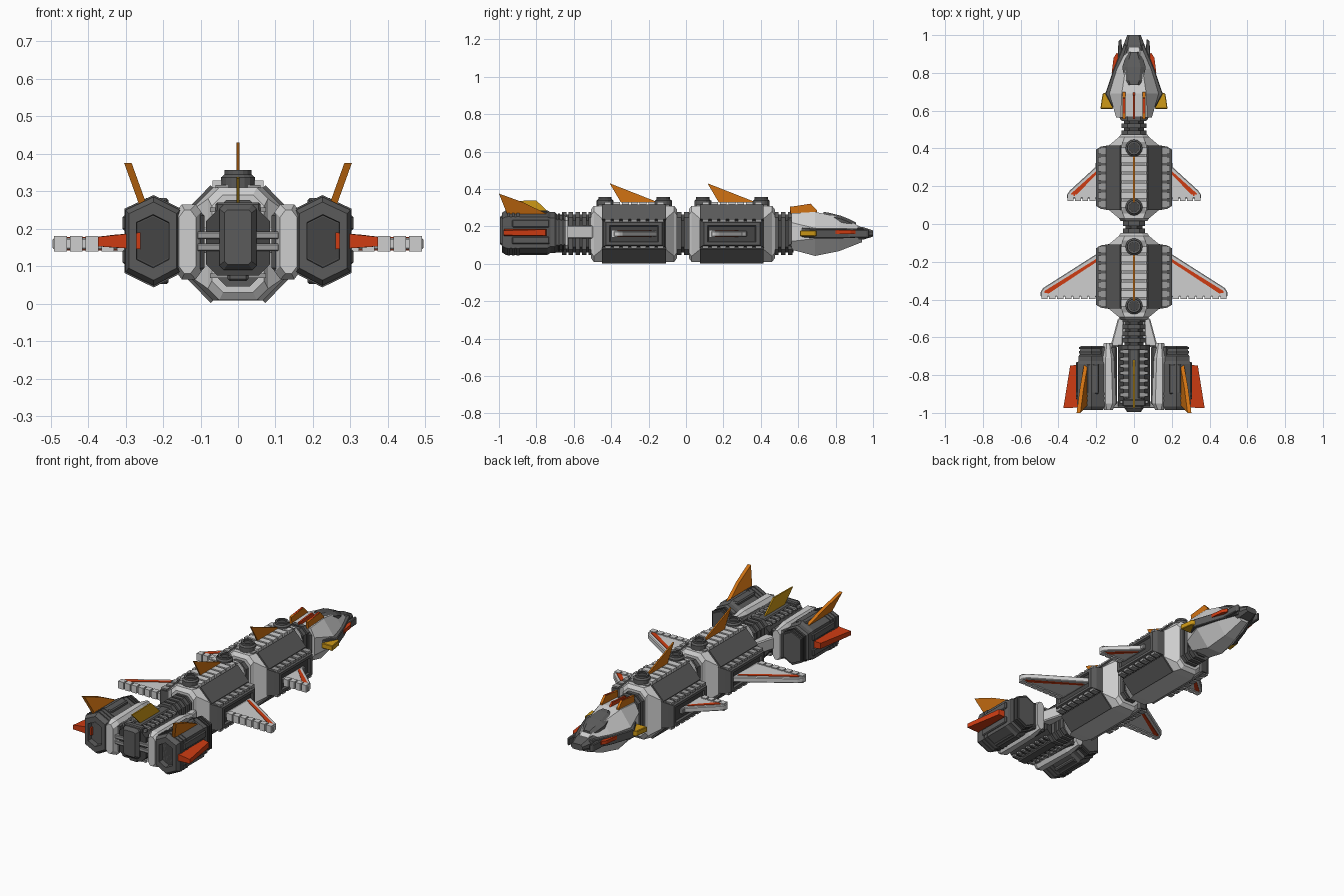
import bpy, bmesh, math

if "Cube" in bpy.data.objects:
    bpy.data.objects.remove(bpy.data.objects["Cube"])


def material(name, rgb):
    m = bpy.data.materials.new(name)
    m.diffuse_color = (*rgb, 1)
    m.use_nodes = True
    m.node_tree.nodes["Principled BSDF"].inputs["Base Color"].default_value = m.diffuse_color
    return m


WHITE = material("light_grey_hull", (0.62, 0.62, 0.62))
MID = material("mid_grey_plate", (0.33, 0.33, 0.33))
DARK = material("dark_grey_armour", (0.105, 0.105, 0.105))
BLACK = material("charcoal_recess", (0.06, 0.06, 0.06))
RED = material("red_orange", (0.62, 0.045, 0.006))
ORANGE = material("orange", (0.64, 0.17, 0.006))
GOLD = material("gold", (0.62, 0.32, 0.008))


def make(name, solids, mat, mirror=False, bevel=0):
    """Each solid is a list of point rings that is skinned and capped."""
    bm = bmesh.new()
    for rings in solids:
        vs = [[bm.verts.new(p) for p in r] for r in rings]
        n = len(vs[0])
        for a, b in zip(vs, vs[1:]):
            for i in range(n):
                bm.faces.new((a[i], a[(i + 1) % n], b[(i + 1) % n], b[i]))
        bm.faces.new(vs[0][::-1])
        bm.faces.new(vs[-1])
    bmesh.ops.recalc_face_normals(bm, faces=bm.faces)
    if bevel:
        bmesh.ops.bevel(bm, geom=bm.edges[:], offset=bevel, segments=1, affect='EDGES')
    me = bpy.data.meshes.new(name)
    bm.to_mesh(me)
    bm.free()
    me.materials.append(mat)
    ob = bpy.data.objects.new(name, me)
    bpy.context.collection.objects.link(ob)
    if mirror:
        mod = ob.modifiers.new("mirror", 'MIRROR')
        mod.use_mirror_merge = False
    return ob


def box(x0, x1, y0, y1, z0, z1):
    return [[(x0, y0, z), (x1, y0, z), (x1, y1, z), (x0, y1, z)] for z in (z0, z1)]


def plan(pts, z0, z1):      # outline in x, y
    return [[(x, y, z) for x, y in pts] for z in (z0, z1)]


def side(pts, x0, x1, lean=0, zbase=0):      # outline in y, z, optionally leaning outward
    return [[(x + lean * (z - zbase), y, z) for y, z in pts] for x in (x0, x1)]


def section(pts, y0, y1):   # outline in x, z
    return [[(x, y, z) for x, z in pts] for y in (y0, y1)]


def octo(y, w, z0, z1, c):  # octagonal ring across the ship
    return [(w - c, y, z1), (w, y, z1 - c), (w, y, z0 + c), (w - c, y, z0),
            (c - w, y, z0), (-w, y, z0 + c), (-w, y, z1 - c), (c - w, y, z1)]


def disc(y, r, z):
    return [(r * math.cos(a), y + r * math.sin(a), z)
            for a in [math.tau * i / 16 for i in range(16)]]


# ---- two hull modules
for label, yc in (("front", 0.245), ("rear", -0.278)):
    make(label + "_hull", [[octo(yc - .23, .07, .03, .29, .03), octo(yc - .215, .08, .01, .31, .03),
                            octo(yc - .165, .14, .008, .31, .073), octo(yc + .165, .14, .008, .31, .073),
                            octo(yc + .215, .08, .01, .31, .03), octo(yc + .23, .07, .03, .29, .03)]], WHITE)
    # dark armour on the four sloping sides
    up = [(.073, .316), (.147, .24), (.135, .228), (.062, .305)]
    make(label + "_slope_armour", [section(up, yc - .17, yc + .17),
                                   section([(x, .318 - z) for x, z in up], yc - .17, yc + .17)], DARK, True)
    # side box with a recessed panel
    yb = lambda d, z0, z1, x: [(x, yc - d, z0), (x, yc + d, z0), (x, yc + d, z1), (x, yc - d, z1)]
    make(label + "_side_box", [[yb(.172, .085, .235, .13), yb(.165, .09, .23, .175), yb(.15, .10, .22, .2),
                                yb(.13, .115, .205, .2), yb(.125, .12, .20, .188)]], DARK, True)
    make(label + "_side_panel", [[yb(.124, .121, .199, .186), yb(.124, .121, .199, .19)]], BLACK, True)
    make(label + "_side_rail", [box(.18, .205, yc - .11, yc + .08, .145, .175)], MID, True, .004)
    ys = [yc - .14 + .047 * i for i in range(7)]
    make(label + "_side_tiles", [[yb2 for yb2 in box(.148, .19, y - .016, y + .016, z0, z0 + .016)]
                                 for y in ys for z0 in (.222, .082)], MID, True)
    # ribbed spine and its round hatches
    make(label + "_spine_bed", [box(-.06, .06, yc - .19, yc + .19, .30, .316)], MID)
    make(label + "_spine_ribs", [box(-.068, .068, y - .018, y + .018, .305, .329) for y in ys], WHITE)
    for i, y in enumerate((yc - .155, yc + .157)):
        make(f"{label}_hatch_{i}", [[disc(y, .045, .30), disc(y, .045, .337), disc(y, .036, .345),
                                     disc(y, .036, .356), disc(y, .024, .356), disc(y, .024, .346)]], DARK)
        make(f"{label}_hatch_cap_{i}", [[disc(y, .023, .345), disc(y, .023, .349)]], BLACK)
    make(label + "_dorsal_fin", [side([(yc - .13, .43), (yc + .13, .328), (yc - .07, .328)], -.004, .004)], ORANGE)

# ---- wings with a stripe and toothed trailing edge
for label, yr, ya, xt, yt in (("front", .305, .135, .355, .165), ("rear", -.16, -.385, .495, -.35)):
    make(label + "_wing", [plan([(.18, yr + .01), (.2, yr), (xt - .015, yt + .012), (xt, yt - .01),
                                 (xt, ya), (.18, ya)], .145, .175)], WHITE, True, .004)
    n = 4 if label == "front" else 7
    step = (xt - .2) / n
    make(label + "_wing_teeth", [box(.2 + step * i + .004, .2 + step * (i + 1) - .004, ya - .012, ya + .02,
                                     .139, .181) for i in range(n)], WHITE, True)
    make(label + "_wing_stripe", [plan([(.2, yr - .025), (.2, yr - .042), (xt - .045, yt - .017),
                                        (xt - .022, yt - .017), (xt - .022, yt - .004)], z, z + .005)
                                  for z in (.173, .142)], RED, True)

# ---- ribbed connectors
for label, y0, y1, w, n in (("nose", .465, .575, .065, 3), ("middle", -.06, .025, .058, 2),
                            ("engine", -.67, -.49, .062, 5)):
    make(label + "_connector", [[octo(y0, w - .012, .06, .262, .03), octo(y1, w - .012, .06, .262, .03)]], BLACK)
    s = (y1 - y0) / n
    make(label + "_connector_rings", [[octo(y0 + s * i + .006, w, .046, .276, .03),
                                       octo(y0 + s * (i + 1) - .006, w, .046, .276, .03)] for i in range(n)], DARK)
make("engine_struts", [plan([(.05, -.49), (.085, -.5), (.125, -.65), (.06, -.65)], .135, .205)], WHITE, True, .006)


# ---- head
def head_ring(y, wt, zt, ws, zh, zl, wb, zb):
    r = [(wt, zt), (ws, zh), (ws, zl), (wb, zb)]
    return [(x, y, z) for x, z in r] + [(-x, y, z) for x, z in r[::-1]]


make("head_shell", [[head_ring(.565, .07, .27, .095, .22, .12, .06, .075),
                     head_ring(.69, .065, .277, .13, .19, .135, .05, .042),
                     head_ring(.82, .045, .25, .092, .185, .14, .036, .068),
                     head_ring(.94, .026, .195, .045, .18, .145, .02, .115)]], WHITE)
make("head_side_armour", [[[(.06, .60, z0 + .01), (.115, .62, z0 + .008), (.152, .69, z0), (.108, .82, z0),
                            (.055, .95, z0 + .006), (.02, .95, z0 + .006)] for z0 in (.135, .185)]], DARK, True, .004)
make("nose_tip", [[octo(.88, .062, .125, .205, .02), octo(.95, .055, .13, .195, .02),
                   octo(1.0, .036, .145, .178, .01)]], DARK)
make("nose_prongs", [plan([(.06, .83), (.09, .83), (.082, .97), (.066, .98)], .14, .182)], DARK, True, .004)
make("head_side_blades", [plan([(.085, .80), (.118, .80), (.108, .88), (.092, .905), (.075, .90)], .16, .18)], RED, True)
make("head_gold_blocks", [plan([(.11, .61), (.178, .61), (.166, .69), (.12, .71)], .147, .177)], GOLD, True, .003)
make("canopy", [[[(-w, y, z - .035), (-w, y, z - .007), (-w * .55, y, z + .01), (w * .55, y, z + .01),
                  (w, y, z - .007), (w, y, z - .035)] for y, w, z in
                 ((.735, .036, .267), (.76, .05, .264), (.83, .062, .246), (.87, .05, .23), (.91, .03, .21))]], DARK)
make("head_crest_fins", [side([(.56, .265), (.555, .305), (.67, .318), (.70, .285), (.70, .265)],
                              .046, .06)], ORANGE, True)
make("head_centre_crest", [side([(.555, .26), (.555, .288), (.68, .298), (.70, .27)], -.005, .005)], RED)
make("head_crest_red", [side([(.57, .30), (.57, .306), (.665, .321), (.69, .295)], .048, .058)], RED, True)
make("head_back_plate", [[octo(.55, .07, .07, .265, .03), octo(.58, .085, .08, .26, .03)]], DARK)

# ---- engine core
make("engine_core", [[octo(-.965, .085, .075, .25, .03), octo(-.64, .085, .075, .25, .03)]], BLACK)
make("engine_core_slats", [box(x0, x0 + .05, -.95 + .038 * i, -.934 + .038 * i, z, z + .012)
                           for i in range(8) for x0, z in ((.025, .244), (.025, .069))], MID, True)
make("engine_core_spine", [box(-.028, .028, -.96, -.65, .06, .262)], DARK, False, .006)
make("engine_nozzle_block", [[octo(-.995, .036, .105, .25, .008), octo(-.975, .05, .09, .265, .012),
                              octo(-.92, .05, .09, .265, .012)]], DARK)
make("engine_top_clamp", [box(-.06, .06, -.965, -.93, .24, .27)], DARK, False, .005)
make("engine_cross_bars", [box(.045, .11, -.975, -.94, z, z + .02) for z in (.14, .172)], MID, True, .003)
make("engine_gold_fin", [side([(-.975, .335), (-.80, .338), (-.72, .262), (-.90, .262)], -.004, .004)], GOLD)

# ---- pale engine bands
make("engine_bands", [[[(x, y, z) for x, z in ((a, t - .02), (a + .015, t), (b - .015, t), (b, t - .02),
                                              (b, .33 - t + .02), (b - .015, .33 - t), (a + .015, .33 - t),
                                              (a, .33 - t + .02))]
                       for y, a, b, t in ((-.985, .112, .158, .25), (-.95, .098, .165, .265),
                                          (-.71, .105, .165, .265), (-.63, .115, .16, .25))]], WHITE, True)
make("engine_band_collars", [box(.09, .18, -.96, -.645, .085, .245)], DARK, True, .01)


# ---- side engine pods
def pod(y, s):
    pts = ((.225, .285), (.30, .25), (.30, .085), (.225, .048), (.155, .085), (.155, .25))
    return [(.228 + (x - .228) * s, y, .167 + (z - .167) * s) for x, z in pts]


make("engine_pods", [[pod(-.95, .58), pod(-.985, .6), pod(-.985, .88), pod(-.965, 1), pod(-.74, 1),
                      pod(-.725, .92), pod(-.70, .92), pod(-.69, .82), pod(-.645, .76)]], DARK, True)
make("pod_exhausts", [[pod(-.955, .56), pod(-.945, .56)]], BLACK, True)
make("pod_rings", [[pod(y, 1.04), pod(y + .014, 1.04)] for y in (-.955, -.93, -.905)], DARK, True)
make("pod_front_ribs", [[pod(y, .86), pod(y + .012, .86)] for y in (-.685, -.663)], BLACK, True)
make("pod_side_plates", [box(.29, .308, -.93, -.73, z, z + .04) for z in (.105, .195)], DARK, True, .005)
make("pod_top_plates", [box(.185, .25, -.90, -.74, .255, .282), box(.185, .25, -.90, -.74, .052, .08)],
     DARK, True, .006)
make("pod_side_fins", [[[(.26, -.74, .145), (.26, -.97, .145), (.26, -.97, .19), (.26, -.74, .19)],
                        [(.338, -.75, .15), (.374, -.975, .153), (.374, -.975, .178), (.338, -.75, .183)]]], RED, True)
make("pod_top_fins", [side([(-1.0, .375), (-.87, .328), (-.735, .262), (-.955, .262)],
                           .243, .263, .36, .262)], ORANGE, True)
